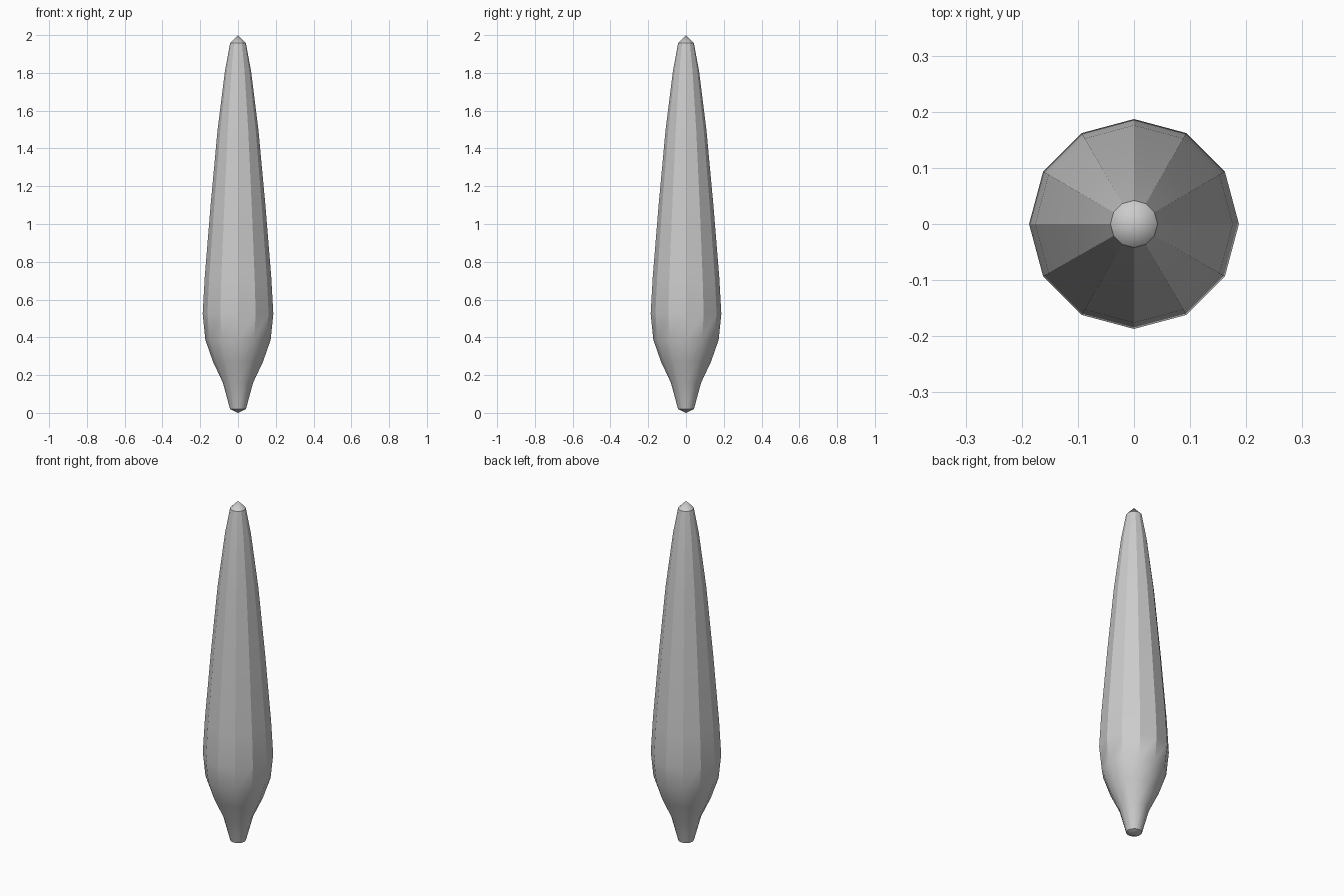
import bpy, bmesh, math

if "Cube" in bpy.data.objects:
    bpy.data.objects.remove(bpy.data.objects["Cube"])

SIDES = 12
# Profile of the tapered body: (radius, height), tips closed by single points
RINGS = [(0.042, 0.02), (0.08, 0.16), (0.132, 0.27), (0.173, 0.387), (0.187, 0.525),
         (0.176, 0.72), (0.145, 1.1), (0.108, 1.5), (0.069, 1.81), (0.042, 1.957)]
BOTTOM, TOP = 0.0, 2.0

bm = bmesh.new()

# Lathe the side wall from rings
rings = [[bm.verts.new((r * math.cos(2 * math.pi * i / SIDES),
                        r * math.sin(2 * math.pi * i / SIDES), z))
          for i in range(SIDES)] for r, z in RINGS]
for lo, hi in zip(rings, rings[1:]):
    for i in range(SIDES):
        j = (i + 1) % SIDES
        bm.faces.new((lo[i], lo[j], hi[j], hi[i]))

# Pointed end caps
for ring, z in ((rings[0], BOTTOM), (rings[-1], TOP)):
    tip = bm.verts.new((0, 0, z))
    for i in range(SIDES):
        bm.faces.new((ring[i], ring[(i + 1) % SIDES], tip))

bmesh.ops.recalc_face_normals(bm, faces=bm.faces)
mesh = bpy.data.meshes.new("tapered_body")
bm.to_mesh(mesh)
bm.free()

body = bpy.data.objects.new("tapered_body", mesh)
bpy.context.collection.objects.link(body)
bpy.context.view_layer.objects.active = body
body.select_set(True)
bpy.ops.object.shade_smooth_by_angle(angle=math.radians(29.5))
